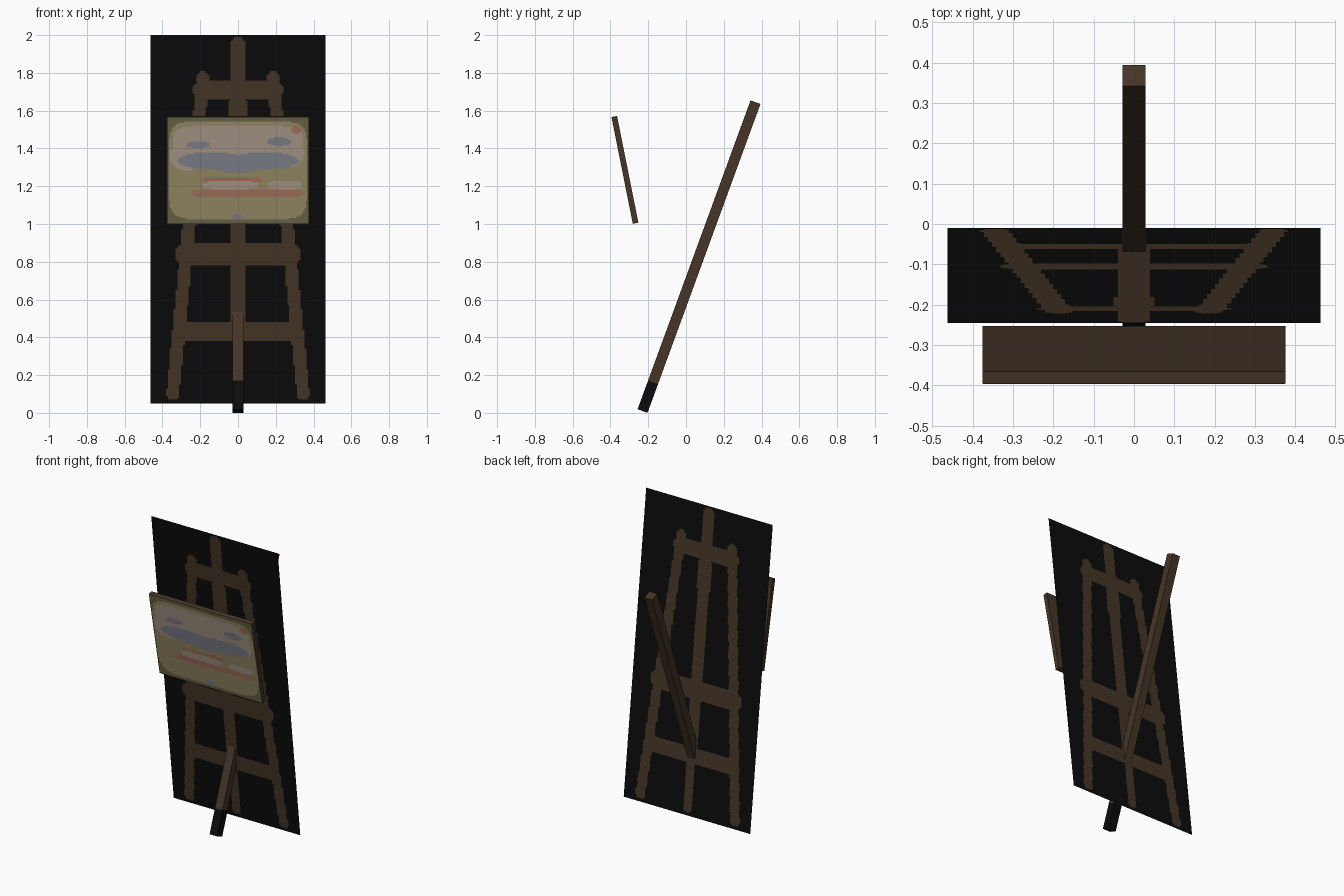
import bpy, bmesh
from mathutils import Vector

cube = bpy.data.objects.get("Cube")
if cube:
    bpy.data.objects.remove(cube, do_unlink=True)


def material(name, r, g, b):
    m = bpy.data.materials.new(name)
    m.use_nodes = True
    m.diffuse_color = (r, g, b, 1)
    bsdf = m.node_tree.nodes["Principled BSDF"]
    bsdf.inputs["Base Color"].default_value = (r, g, b, 1)
    bsdf.inputs["Roughness"].default_value = 0.9
    return m


BLACK = material("black", .0035, .0035, .0035)
WOOD = material("brown wood", .061, .036, .020)
TAN = material("tan paint", .33, .27, .14)
OLIVE = material("olive paint", .15, .14, .067)
SKY = material("pale pink paint", .42, .33, .26)
BLUE = material("grey blue paint", .23, .24, .28)
CORAL = material("coral paint", .40, .18, .115)


def finish(name, bm, mats):
    mesh = bpy.data.meshes.new(name)
    bm.to_mesh(mesh)
    bm.free()
    for m in mats:
        mesh.materials.append(m)
    ob = bpy.data.objects.new(name, mesh)
    bpy.context.collection.objects.link(ob)
    return ob


def bar(name, start, end, width, depth, mat):
    """Square-ended bar between two points of the x = 0 plane."""
    a, b = Vector(start), Vector(end)
    axis = (b - a).normalized()
    side = Vector((1, 0, 0))
    front = axis.cross(side)
    bm = bmesh.new()
    bmesh.ops.create_cube(bm, size=1)
    for v in bm.verts:
        x, y, z = v.co
        v.co = a.lerp(b, z + .5) + side * x * width + front * y * depth
    bmesh.ops.recalc_face_normals(bm, faces=bm.faces)
    return finish(name, bm, [mat])


def painted_sheet(name, half, low, high, step, mats, rule):
    """Flat leaning sheet from low to high (y, z), coloured by rule(x, z)."""
    nx = round(2 * half / step)
    nz = round((high[1] - low[1]) / step)
    bm = bmesh.new()
    rows = []
    for j in range(nz + 1):
        y, z = Vector(low).lerp(Vector(high), j / nz)
        rows.append([bm.verts.new((half * (2 * i / nx - 1), y, z)) for i in range(nx + 1)])
    for r0, r1 in zip(rows, rows[1:]):
        for i in range(nx):
            f = bm.faces.new((r0[i], r0[i + 1], r1[i + 1], r1[i]))
            c = f.calc_center_median()
            f.material_index = mats.index(rule(c.x, c.z))
    return finish(name, bm, mats)


def near_stroke(x, z, stroke):
    """True inside a round-ended stroke."""
    x0, z0, x1, z1, radius = stroke
    a, d, p = Vector((x0, z0)), Vector((x1 - x0, z1 - z0)), Vector((x, z))
    t = max(0, min(1, (p - a).dot(d) / d.length_squared))
    return (p - a - d * t).length < radius


# Easel silhouette: strokes on one half, mirrored by abs(x)
STROKES = [
    (0, .10, 0, .40, .030),         # post foot
    (0, .40, 0, 1.95, .041),        # centre post
    (.345, .10, .185, 1.775, .034), # leg
    (0, 1.71, .19, 1.71, .050),     # top rail
    (0, .84, .27, .84, .064),       # middle rail
    (0, .43, .26, .43, .050),       # lower rail
    (0, 1.50, 0, 1.62, .052),       # post collar
]


def easel_rule(x, z):
    return WOOD if any(near_stroke(abs(x), z, s) for s in STROKES) else BLACK


painted_sheet("easel_panel", .462, (-.01, .05), (-.245, 2), .01, [BLACK, WOOD], easel_rule)

# Painted shapes: colour, centre x, z, half width, half height, roundness power
SHAPES = [
    (TAN, 0, 1.285, .365, .262, 7),
    (SKY, 0, 1.43, .345, .09, 5),
    (SKY, -.27, 1.36, .09, .08, 2),
    (SKY, .27, 1.38, .08, .08, 2),
    (BLUE, -.14, 1.335, .18, .045, 2),
    (BLUE, .14, 1.335, .18, .045, 2),
    (BLUE, 0, 1.315, .15, .045, 2),
    (BLUE, -.21, 1.42, .06, .017, 3),
    (BLUE, .22, 1.435, .065, .024, 2),
    (CORAL, .31, 1.50, .03, .022, 2),
    (CORAL, -.03, 1.235, .16, .016, 4),
    (CORAL, .05, 1.163, .30, .020, 4),
    (SKY, -.04, 1.205, .145, .021, 4),
    (SKY, .25, 1.205, .09, .021, 4),
    (BLUE, 0, 1.04, .035, .014, 2),
]


def picture_rule(x, z):
    colour = OLIVE
    for mat, cx, cz, w, h, p in SHAPES:
        if abs((x - cx) / w) ** p + abs((z - cz) / h) ** p < 1:
            colour = mat
    return colour


# Canvas board and its painted front
bar("canvas_board", (0, -.267, 1.004), (0, -.380, 1.569), .75, .030, WOOD)
painted_sheet("canvas_painting", .374, (-.2830, 1.001), (-.3960, 1.566), .0075,
              [OLIVE, TAN, SKY, BLUE, CORAL], picture_rule)

# Rear strut with its black foot
foot, top = Vector((0, -.230, .010)), Vector((0, .368, 1.645))
joint = foot.lerp(top, .093)
bar("strut_foot", foot, joint, .056, .056, BLACK)
bar("rear_strut", joint, top, .056, .056, WOOD)
